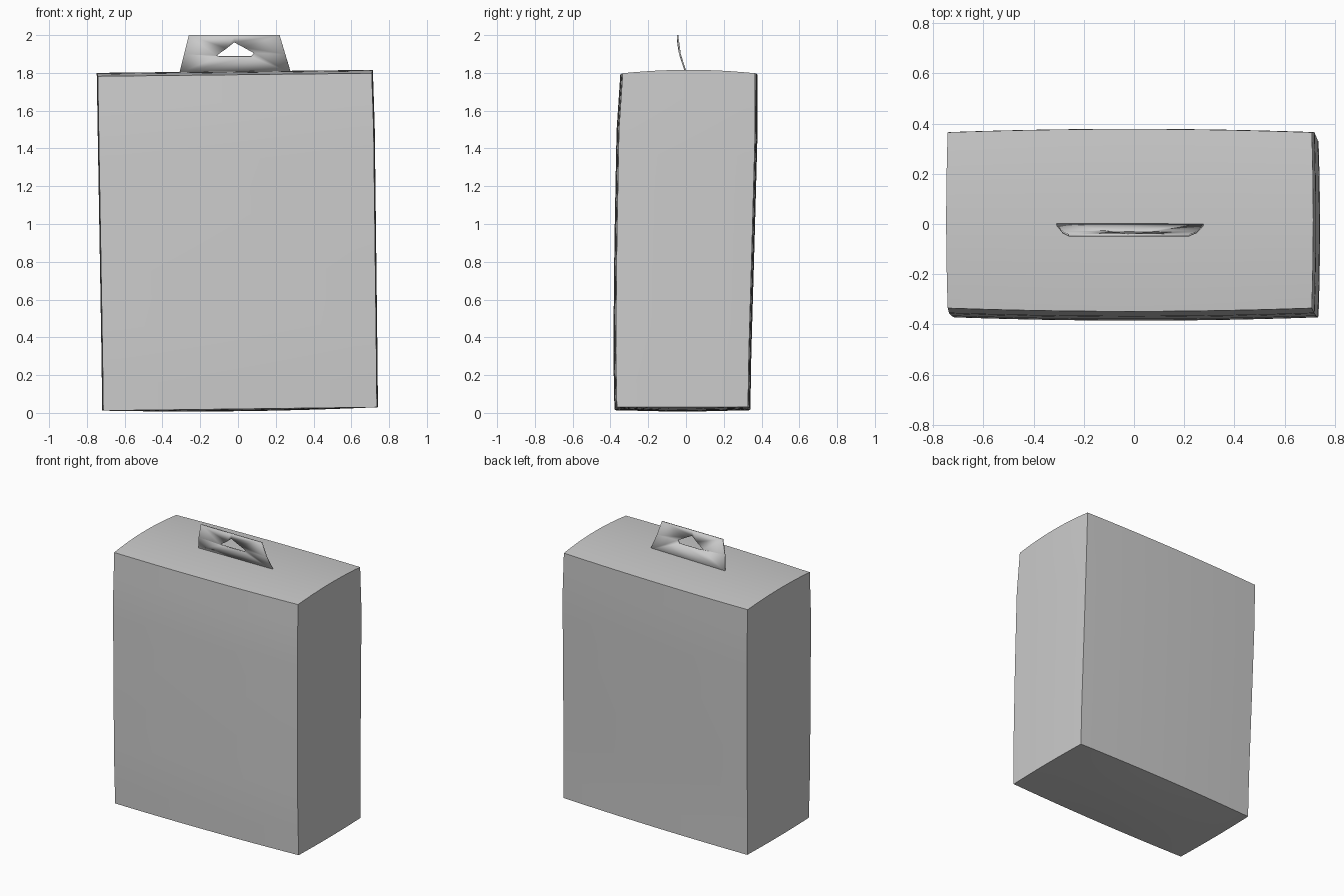
import bpy, bmesh, math
from mathutils import Vector

if "Cube" in bpy.data.objects:
    bpy.data.objects.remove(bpy.data.objects["Cube"])

grey = bpy.data.materials.new("grey")
grey.diffuse_color = (0.6, 0.6, 0.6, 1)
grey.use_nodes = True
grey.node_tree.nodes["Principled BSDF"].inputs["Base Color"].default_value = grey.diffuse_color


def finish(bm, name, angle):
    bmesh.ops.recalc_face_normals(bm, faces=bm.faces)
    mesh = bpy.data.meshes.new(name)
    bm.to_mesh(mesh)
    bm.free()
    ob = bpy.data.objects.new(name, mesh)
    bpy.context.collection.objects.link(ob)
    mesh.materials.append(grey)
    bpy.ops.object.select_all(action='DESELECT')
    ob.select_set(True)
    bpy.context.view_layer.objects.active = ob
    bpy.ops.object.shade_smooth_by_angle(angle=math.radians(angle))
    return ob


# Side positions by height: height fraction, left, right, front, back
SECTIONS = [
    (0.00, -0.713, 0.735, -0.366, 0.328),
    (0.17, -0.717, 0.732, -0.372, 0.333),
    (0.50, -0.727, 0.725, -0.366, 0.350),
    (0.83, -0.737, 0.718, -0.355, 0.366),
    (1.00, -0.742, 0.708, -0.335, 0.365),
]


def section(w):
    for a, b in zip(SECTIONS, SECTIONS[1:]):
        if w <= b[0] + 1e-6:
            t = (w - a[0]) / (b[0] - a[0])
            return [p + (q - p) * t for p, q in zip(a[1:], b[1:])]
    return SECTIONS[-1][1:]


# Bag body: a subdivided box, slightly skewed with swelling sides
bm = bmesh.new()
bmesh.ops.create_cube(bm, size=1)
bmesh.ops.subdivide_edges(bm, edges=bm.edges[:], cuts=11, use_grid_fill=True)
for v in bm.verts:
    u, d, w = (c + 0.5 for c in v.co)
    left, right, front, back = section(w)
    bu, bd = 4 * u * (1 - u), 4 * d * (1 - d)
    x = left + (right - left) * u + (2 * u - 1) * 0.006 * bd
    y = front + (back - front) * d + (2 * d - 1) * 0.013 * bu
    low = 0.012 + 0.018 * u - 0.012 * bu * bd
    high = 1.782 + 0.016 * u + 0.018 * bd
    v.co = (x, y, low + (high - low) * w)
finish(bm, "bag_body", 40)

# Carry tab: a thin bent trapezoid with a small hand hole
OUTER = [(-0.31, 1.80), (0.28, 1.80), (0.25, 1.90), (0.22, 2.0),
         (-0.02, 2.0), (-0.26, 2.0), (-0.285, 1.90)]
HOLE = [(-0.10, 1.888), (0.07, 1.888), (0.085, 1.905), (0.03, 1.935),
        (-0.02, 1.962), (-0.06, 1.93), (-0.115, 1.892)]


def bend(z):
    t = (z - 1.8) / 0.2
    return 0.0 - 0.085 * t + 0.04 * t * t


bm = bmesh.new()
rings = [[bm.verts.new((x, bend(z), z)) for x, z in pts] for pts in (OUTER, HOLE)]
n = len(OUTER)
for i in range(n):
    j = (i + 1) % n
    bm.faces.new((rings[0][i], rings[0][j], rings[1][j], rings[1][i]))
tab = finish(bm, "carry_tab", 40)
solid = tab.modifiers.new("thickness", 'SOLIDIFY')
solid.thickness = 0.008
solid.offset = 0
